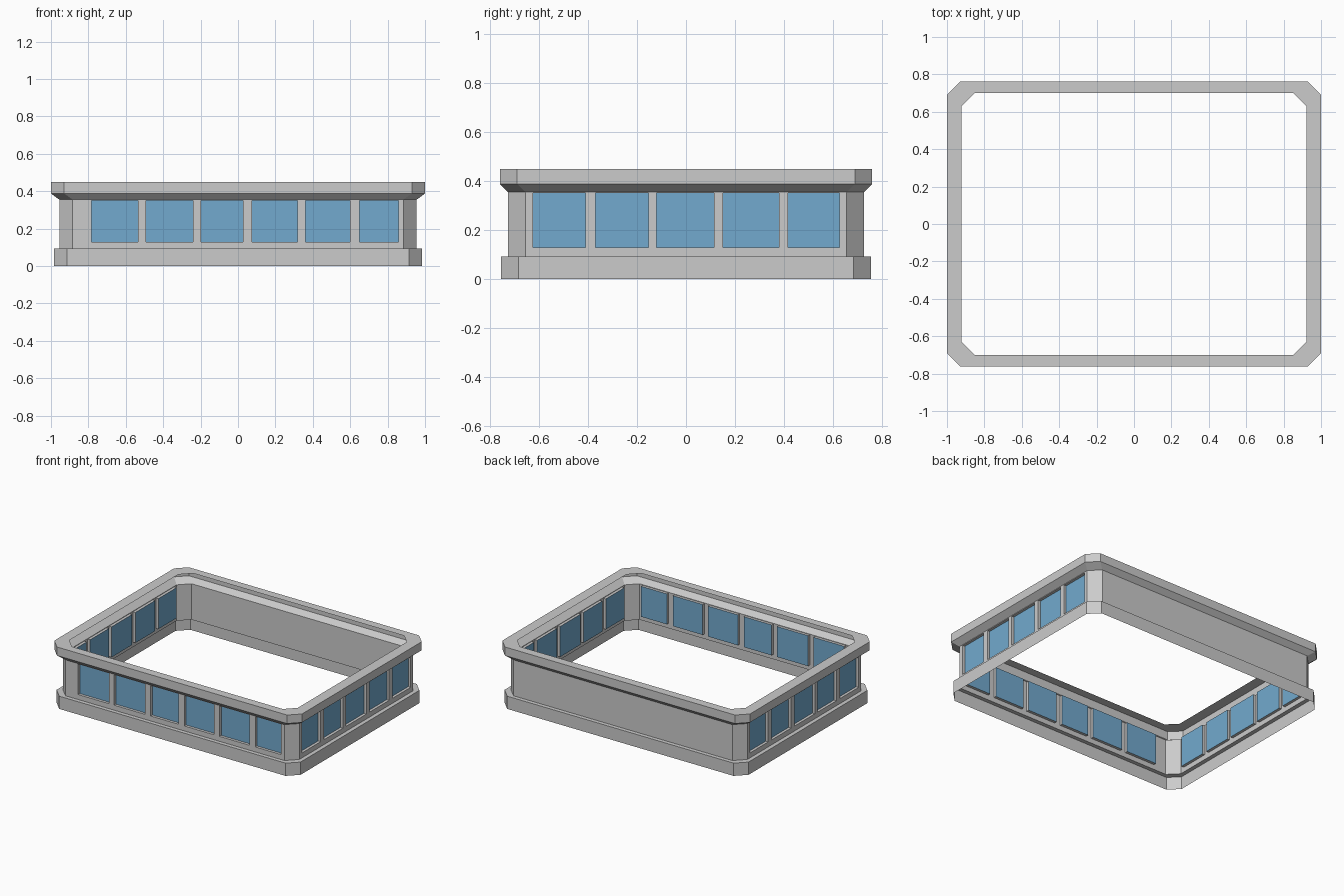
import bpy, bmesh

if "Cube" in bpy.data.objects:
    bpy.data.objects.remove(bpy.data.objects["Cube"])

CH = 0.071                      # corner chamfer shared by every ring
WX, WY = 0.955, 0.727           # half size of the window wall
Z0, Z1 = 0.093, 0.355           # wall bottom and top
S0, S1 = 0.129, 0.351           # window sill and head
DEPTH = 0.02                    # window recess

# (half x, half y, z) rings: base, ledge, wall, flare, rim, inward cap
RINGS = [(0.985, 0.756, 0), (0.985, 0.756, Z0), (WX, WY, Z0), (WX, WY, Z1),
         (1.0, 0.761, 0.388), (1.0, 0.761, 0.45), (0.922, 0.70, 0.45)]

FRONT = [(-0.782, -0.534), (-0.491, -0.240), (-0.197, 0.028),
         (0.076, 0.317), (0.360, 0.600), (0.649, 0.857)]
SIDE = [(-0.626, -0.410), (-0.370, -0.154), (-0.121, 0.115),
        (0.152, 0.380), (0.416, 0.628)]


def octagon(hx, hy, z):
    a, b = hx - CH, hy - CH
    return [(x, y, z) for x, y in ((-a, -hy), (a, -hy), (hx, -b), (hx, b),
                                   (a, hy), (-a, hy), (-hx, b), (-hx, -b))]


def finish(bm, name, mat=None):
    bmesh.ops.remove_doubles(bm, verts=bm.verts, dist=1e-5)
    me = bpy.data.meshes.new(name)
    bm.to_mesh(me)
    bm.free()
    if mat:
        me.materials.append(mat)
    ob = bpy.data.objects.new(name, me)
    bpy.context.collection.objects.link(ob)


def quad(bm, pts, flip=False):
    vs = [bm.verts.new(p) for p in pts]
    bm.faces.new(vs[::-1] if flip else vs)


glass_mat = bpy.data.materials.new("blue_glass")
glass_mat.diffuse_color = (0.17, 0.40, 0.62, 1)
glass_mat.use_nodes = True
glass_mat.node_tree.nodes["Principled BSDF"].inputs["Base Color"].default_value = glass_mat.diffuse_color

# Thin chamfered shell, leaving out the three windowed wall panels
shell = bmesh.new()
for k, (lo, hi) in enumerate(zip(RINGS, RINGS[1:])):
    p, q = octagon(*lo), octagon(*hi)
    for i in range(8):
        j = (i + 1) % 8
        if not (k == 2 and i in (0, 2, 6)):
            quad(shell, (p[i], p[j], q[j], q[i]))
finish(shell, "tray_shell")


def window_wall(name, place, half, spans, flip):
    """Wall panel with a row of recessed panes; place maps (u, depth, z)."""
    wall, glass = bmesh.new(), bmesh.new()

    def rect(bm, u0, u1, z0, z1, d=0):
        quad(bm, [place(u0, d, z0), place(u1, d, z0),
                  place(u1, d, z1), place(u0, d, z1)], flip)

    rect(wall, -half, half, Z0, S0)
    rect(wall, -half, half, S1, Z1)
    edges = [-half] + [u for s in spans for u in s] + [half]
    for u0, u1 in zip(edges[::2], edges[1::2]):     # mullions
        rect(wall, u0, u1, S0, S1)
    for u0, u1 in spans:
        loop = [(u0, S0), (u1, S0), (u1, S1), (u0, S1)]
        for (a, za), (b, zb) in zip(loop, loop[1:] + loop[:1]):   # reveals
            quad(wall, [place(a, 0, za), place(b, 0, zb),
                        place(b, DEPTH, zb), place(a, DEPTH, za)], flip)
        rect(glass, u0, u1, S0, S1, DEPTH)
    finish(wall, name + "_window_wall")
    finish(glass, name + "_window_panes", glass_mat)


window_wall("front", lambda u, d, z: (u, d - WY, z), WX - CH, FRONT, False)
window_wall("right", lambda u, d, z: (WX - d, u, z), WY - CH, SIDE, False)
window_wall("left", lambda u, d, z: (d - WX, u, z), WY - CH, SIDE, True)
